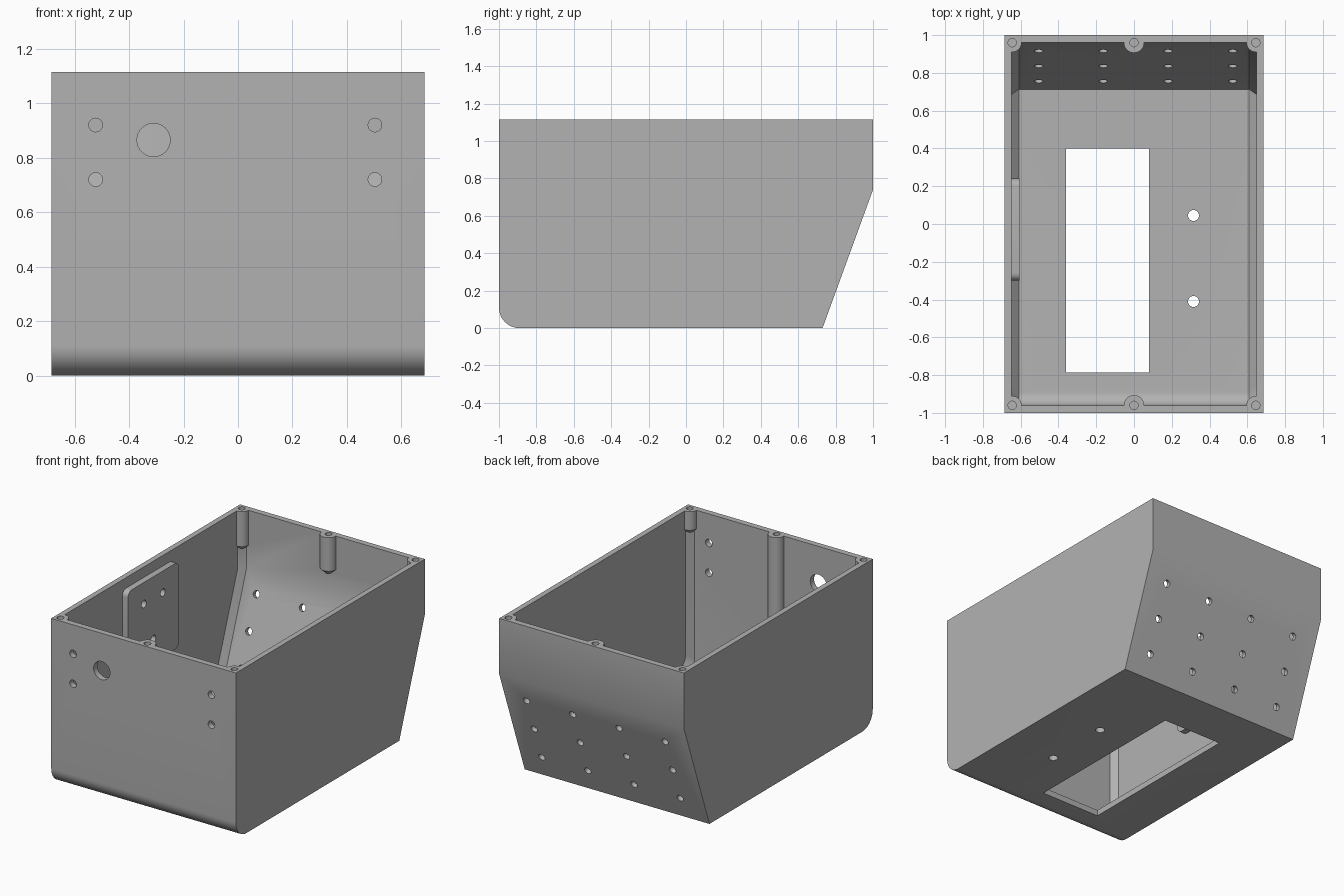
import bpy, bmesh, math
from mathutils import Vector

if "Cube" in bpy.data.objects:
    bpy.data.objects.remove(bpy.data.objects["Cube"])

W, TOP = 0.685, 1.115          # half width and rim height
SLOPE = 0.27 / 0.74            # lean of the lower back wall


def finish(name, bm):
    bmesh.ops.recalc_face_normals(bm, faces=bm.faces)
    me = bpy.data.meshes.new(name)
    bm.to_mesh(me)
    bm.free()
    ob = bpy.data.objects.new(name, me)
    bpy.context.collection.objects.link(ob)
    return ob


def loft(bm, rings):
    """Closed solid through matching rings of points."""
    rows = [[bm.verts.new(p) for p in r] for r in rings]
    n = len(rows[0])
    for a, b in zip(rows, rows[1:]):
        for i in range(n):
            bm.faces.new((a[i], a[(i + 1) % n], b[(i + 1) % n], b[i]))
    bm.faces.new(rows[0])
    bm.faces.new(rows[-1])


def rod(bm, start, end, r, tip=None, n=32):
    """Cylinder between two points, with an optional tapered tip (length, radius)."""
    a, b = Vector(start), Vector(end)
    d = (b - a).normalized()
    u = d.orthogonal().normalized()
    v = d.cross(u)
    stops = [(a, r), (b, r)]
    if tip:
        stops.append((b + d * tip[0], tip[1]))
    loft(bm, [[c + (u * math.cos(t) + v * math.sin(t)) * q
               for t in (2 * math.pi * i / n for i in range(n))] for c, q in stops])


def corner(cy, cz, r, a0, a1, n=12):
    return [(cy + r * math.cos(math.radians(a0 + (a1 - a0) * i / n)),
             cz + r * math.sin(math.radians(a0 + (a1 - a0) * i / n))) for i in range(n + 1)]


def boolean(ob, tool):
    m = ob.modifiers.new("cut", 'BOOLEAN')
    m.operation, m.solver, m.object = 'DIFFERENCE', 'EXACT', tool
    bpy.ops.object.select_all(action='DESELECT')
    bpy.context.view_layer.objects.active = ob
    ob.select_set(True)
    bpy.ops.object.modifier_apply(modifier=m.name)
    bpy.data.objects.remove(tool)


# outer shell: side profile with rounded lower front and sloped lower back
prof = [(-1, TOP)] + corner(-0.89, 0.11, 0.11, 180, 270) + [(0.73, 0), (1, 0.74), (1, TOP)]
bm = bmesh.new()
loft(bm, [[(x, y, z) for y, z in prof] for x in (-W, W)])
case = finish("enclosure_case", bm)


# cavity: same profile inset, chamfered where it meets the side walls
def cavity_ring(x, d):
    f, r = 0.04 + d, 0.07
    back = 0.96 - d
    y0 = 0.713 - 1.065 * d
    pts = [(-0.96 + d, 1.3)] + corner(-0.96 + d + r, f + r, r, 180, 270)
    pts += [(y0 + (f - 0.04) * SLOPE, f), (back, 0.04 + (back - y0) / SLOPE), (back, 1.3)]
    return [(x, y, z) for y, z in pts]


bm = bmesh.new()
loft(bm, [cavity_ring(-0.648, 0.038), cavity_ring(-0.61, 0),
          cavity_ring(0.61, 0), cavity_ring(0.648, 0.038)])
cavity = finish("cavity", bm)

# screw bosses and raised side pad remain solid inside the cavity
bosses = [(sx * 0.645, sy * 0.96, 0.05, 0.88 if sy > 0 else 0.99)
          for sx in (-1, 1) for sy in (-1, 1)]
bosses += [(0, 0.96, 0.054, 0.89), (0, -0.96, 0.054, 0.35)]
bm = bmesh.new()
for x, y, r, z in bosses:
    rod(bm, (x, y, 1.4), (x, y, z), r, (0.03, r * 0.4))
y0, y1, z0, z1, r = -0.30, 0.24, 0.47, 1.045, 0.04
pad = (corner(y1 - r, z1 - r, r, 0, 90, 6) + corner(y0 + r, z1 - r, r, 90, 180, 6)
       + corner(y0 + r, z0 + r, r, 180, 270, 6) + corner(y1 - r, z0 + r, r, 270, 360, 6))
loft(bm, [[(x, y, z) for y, z in pad] for x in (-0.75, -0.606)])
boolean(cavity, finish("bosses_and_pad", bm))
boolean(case, cavity)

# holes
bm = bmesh.new()
for x, y, r, z in bosses:                                   # screw holes in bosses
    rod(bm, (x, y, 1.2), (x, y, 1.02), 0.022, n=20)
for x in (-0.523, 0.503):                                   # front mounting holes
    for z in (0.72, 0.92):
        rod(bm, (x, -1.1, z), (x, -0.9, z), 0.025)
rod(bm, (-0.31, -1.1, 0.865), (-0.31, -0.9, 0.865), 0.061)  # front cable hole
for y in (0.045, -0.41):                                    # floor holes
    rod(bm, (0.315, y, -0.1), (0.315, y, 0.1), 0.029)
axis = Vector((0, 0.74, -0.27)).normalized()
for x in (-0.505, -0.163, 0.18, 0.522):                     # vent holes in sloped wall
    for y in (0.755, 0.835, 0.915):
        p = Vector((x, y, 0.04 + (y - 0.713) / SLOPE))
        rod(bm, p - axis * 0.06, p + axis * 0.1, 0.023, n=24)
for y, z in ((-0.13, 0.90), (0.07, 0.90), (-0.03, 0.627)):  # blind holes in pad
    rod(bm, (-0.655, y, z), (-0.5, y, z), 0.025, n=24)
loft(bm, [[(-0.36, -0.785, z), (0.08, -0.785, z), (0.08, 0.4, z), (-0.36, 0.4, z)]
          for z in (-0.1, 0.1)])                            # floor window
boolean(case, finish("holes", bm))

# plain grey finish
mat = bpy.data.materials.new("grey_plastic")
mat.diffuse_color = (0.448, 0.448, 0.448, 1)
mat.use_nodes = True
mat.node_tree.nodes["Principled BSDF"].inputs["Base Color"].default_value = mat.diffuse_color
case.data.materials.clear()
case.data.materials.append(mat)
for p in case.data.polygons:
    p.material_index = 0
bpy.ops.object.shade_smooth_by_angle(angle=math.radians(25))
